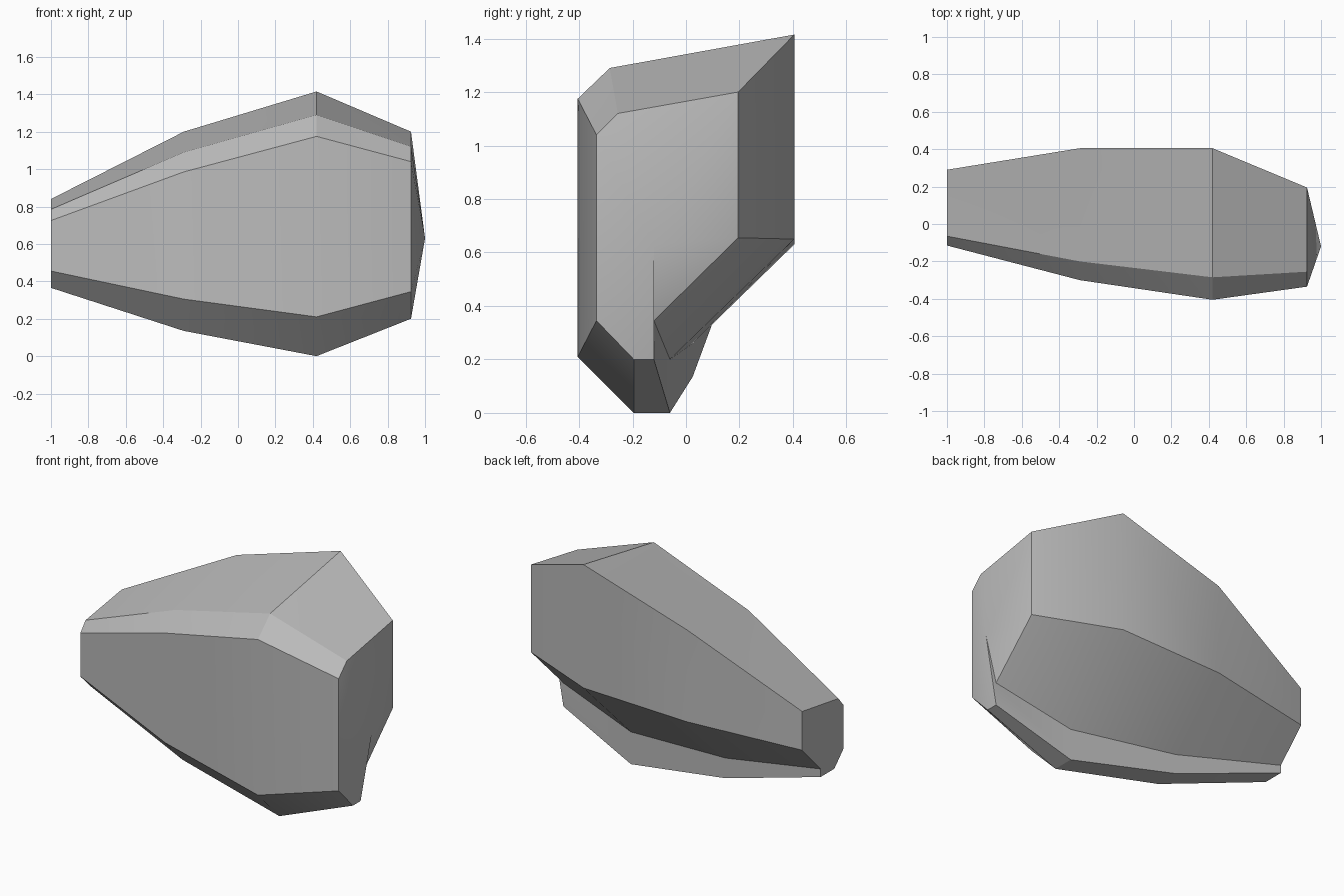
import bpy
import bmesh
import math

default_cube = bpy.data.objects.get("Cube")
if default_cube:
    bpy.data.objects.remove(default_cube, do_unlink=True)


def make_material(name, value):
    material = bpy.data.materials.new(name)
    material.use_nodes = True
    colour = (value, value, value, 1.0)
    material.diffuse_color = colour
    shader = next(n for n in material.node_tree.nodes if n.type == "BSDF_PRINCIPLED")
    shader.inputs["Base Color"].default_value = colour
    return material


def cross_section(front, back, bevel, keel_front, keel_back, heights):
    """Bevelled profile with a small keel, as a loop of (y, z) points."""
    top, shoulder, front_top, front_low, back_low, keel_top, bottom = heights
    return [
        (front, front_top),
        (bevel, shoulder),
        (back, top),
        (back, back_low),
        (keel_back, keel_top),
        (keel_back, bottom),
        (keel_front, bottom),
        (front, front_low),
    ]


# Cross-sections from the broad end to the narrow end
stations = [
    (0.925, cross_section(-0.335, 0.195, -0.255, -0.195, -0.12,
                          (1.2, 1.12, 1.04, 0.345, 0.655, 0.345, 0.2))),
    (0.42, cross_section(-0.405, 0.405, -0.285, -0.195, -0.06,
                         (1.415, 1.29, 1.175, 0.21, 0.65, 0.2, 0.0))),
    (-0.29, cross_section(-0.3, 0.405, -0.2, -0.13, 0.025,
                          (1.2, 1.09, 0.985, 0.305, 0.63, 0.26, 0.135))),
    (-1.0, cross_section(-0.115, 0.29, -0.065, -0.025, 0.11,
                         (0.84, 0.785, 0.725, 0.455, 0.6, 0.415, 0.365))),
]

bm = bmesh.new()
rings = [[bm.verts.new((x, y, z)) for y, z in points] for x, points in stations]
count = len(rings[0])

# Faceted skin between neighbouring sections
for near, far in zip(rings, rings[1:]):
    for i in range(count):
        k = (i + 1) % count
        bm.faces.new((near[i], near[k], far[k]))
        bm.faces.new((near[i], far[k], far[i]))

# Shallow pointed cap on the broad end
tip = bm.verts.new((1.0, -0.12, 0.63))
for i in range(count):
    bm.faces.new((tip, rings[0][(i + 1) % count], rings[0][i]))

# Flat cap on the narrow end
bm.faces.new(rings[-1])
bmesh.ops.recalc_face_normals(bm, faces=bm.faces[:])

mesh = bpy.data.meshes.new("faceted_body")
bm.to_mesh(mesh)
bm.free()
mesh.materials.append(make_material("stone grey", 0.5))
body = bpy.data.objects.new("faceted_body", mesh)
bpy.context.collection.objects.link(body)

# Soft shading with crisp edges
bpy.ops.object.select_all(action="DESELECT")
body.select_set(True)
bpy.context.view_layer.objects.active = body
bpy.ops.object.shade_smooth_by_angle(angle=math.radians(30))
